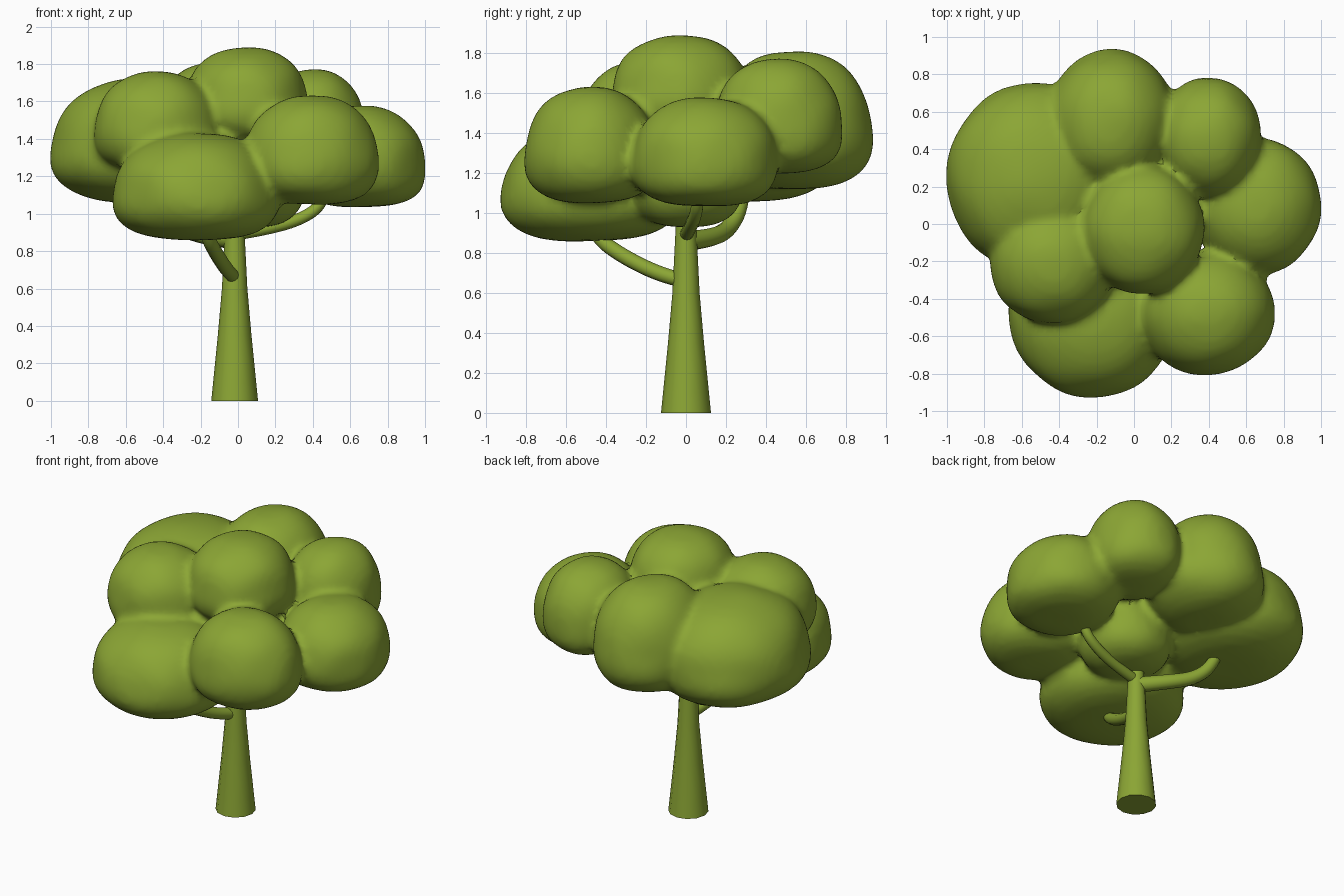
import bpy, bmesh, math
from mathutils import Vector, noise

if "Cube" in bpy.data.objects:
    bpy.data.objects.remove(bpy.data.objects["Cube"])

green = bpy.data.materials.new("leaf green")
green.diffuse_color = (0.26, 0.38, 0.035, 1)
green.use_nodes = True
green.node_tree.nodes["Principled BSDF"].inputs["Base Color"].default_value = green.diffuse_color


def bake(obj):
    """Turn curves and modifiers into plain smooth mesh."""
    bpy.ops.object.select_all(action='DESELECT')
    obj.select_set(True)
    bpy.context.view_layer.objects.active = obj
    bpy.ops.object.convert(target='MESH')
    obj = bpy.context.view_layer.objects.active
    obj.data.materials.clear()
    obj.data.materials.append(green)
    bpy.ops.object.shade_smooth_by_angle(angle=math.radians(50))


def limb(name, points, smooth=True):
    """Tapered tube through (x, y, z, radius) points."""
    curve = bpy.data.curves.new(name, 'CURVE')
    curve.dimensions = '3D'
    curve.bevel_depth = 1
    curve.bevel_resolution = 4
    curve.use_fill_caps = True
    spline = curve.splines.new('NURBS' if smooth else 'POLY')
    spline.points.add(len(points) - 1)
    for p, (x, y, z, r) in zip(spline.points, points):
        p.co = (x, y, z, 1)
        p.radius = r
    if smooth:
        spline.order_u = 3
        spline.use_endpoint_u = True
        spline.resolution_u = 5
    obj = bpy.data.objects.new(name, curve)
    bpy.context.collection.objects.link(obj)
    bake(obj)


# Trunk, flared at the foot
limb("trunk", [(-.018, 0, 0, .125), (-.018, 0, .1, .115), (-.018, 0, .35, .09),
               (-.018, 0, .6, .068), (-.018, 0, .88, .054), (-.015, 0, 1.0, .048)], False)

# Branches to the front, left back and right clumps
limb("front_branch", [(-.02, 0, .66, .037), (-.05, -.12, .685, .038),
                      (-.12, -.33, .79, .038), (-.17, -.46, .89, .036), (-.19, -.5, 1.0, .03)])
limb("back_branch", [(-.02, 0, .86, .05), (-.14, .12, .87, .046),
                     (-.32, .22, .92, .042), (-.42, .28, 1.04, .038), (-.46, .3, 1.2, .03)])
limb("right_branch", [(-.02, 0, .89, .034), (.2, .02, .925, .033),
                      (.38, .05, .99, .032), (.46, .06, 1.07, .03), (.5, .07, 1.2, .03)])

# Leaf clumps: centre and half sizes
clumps = [
    ((-.22, -.48, 1.145), (.44, .44, .285)),   # low front
    ((-.53, .25, 1.39), (.46, .50, .33)),      # left back
    ((-.12, .54, 1.465), (.345, .385, .345)),  # back
    ((.40, .46, 1.485), (.28, .32, .285)),     # right back
    ((.66, .095, 1.305), (.34, .36, .27)),     # right
    ((.39, -.475, 1.34), (.355, .325, .29)),   # right front
    ((-.435, -.21, 1.49), (.33, .32, .27)),    # left front
    ((.045, -.025, 1.63), (.325, .345, .26)),  # crown
    ((.07, 0, 1.20), (.28, .28, .27)),         # underside centre
]

# Canopy: domed lumps with flatter, wider bases fused into one skin
bm = bmesh.new()
for i, (c, s) in enumerate(clumps):
    made = bmesh.ops.create_icosphere(bm, subdivisions=4, radius=1)
    for v in made['verts']:
        d = v.co.normalized()
        h = math.hypot(d.x, d.y)
        e = 2.4 if d.z > 0 else 2.7
        k = (h ** e + abs(d.z) ** e) ** (-1 / e)
        k *= 1 + .03 * noise.noise(d * 1.7 + Vector((i * 7.3, 0, 0)))
        wide = 1 - .12 * d.z * k
        v.co = Vector((c[0] + s[0] * d.x * k * wide,
                       c[1] + s[1] * d.y * k * wide,
                       c[2] + s[2] * d.z * k))
mesh = bpy.data.meshes.new("canopy")
bm.to_mesh(mesh)
bm.free()
canopy = bpy.data.objects.new("canopy", mesh)
bpy.context.collection.objects.link(canopy)
fuse = canopy.modifiers.new("fuse", 'REMESH')
fuse.mode = 'VOXEL'
fuse.voxel_size = .025
soften = canopy.modifiers.new("soften", 'SMOOTH')
soften.factor = .5
soften.iterations = 4
bake(canopy)
